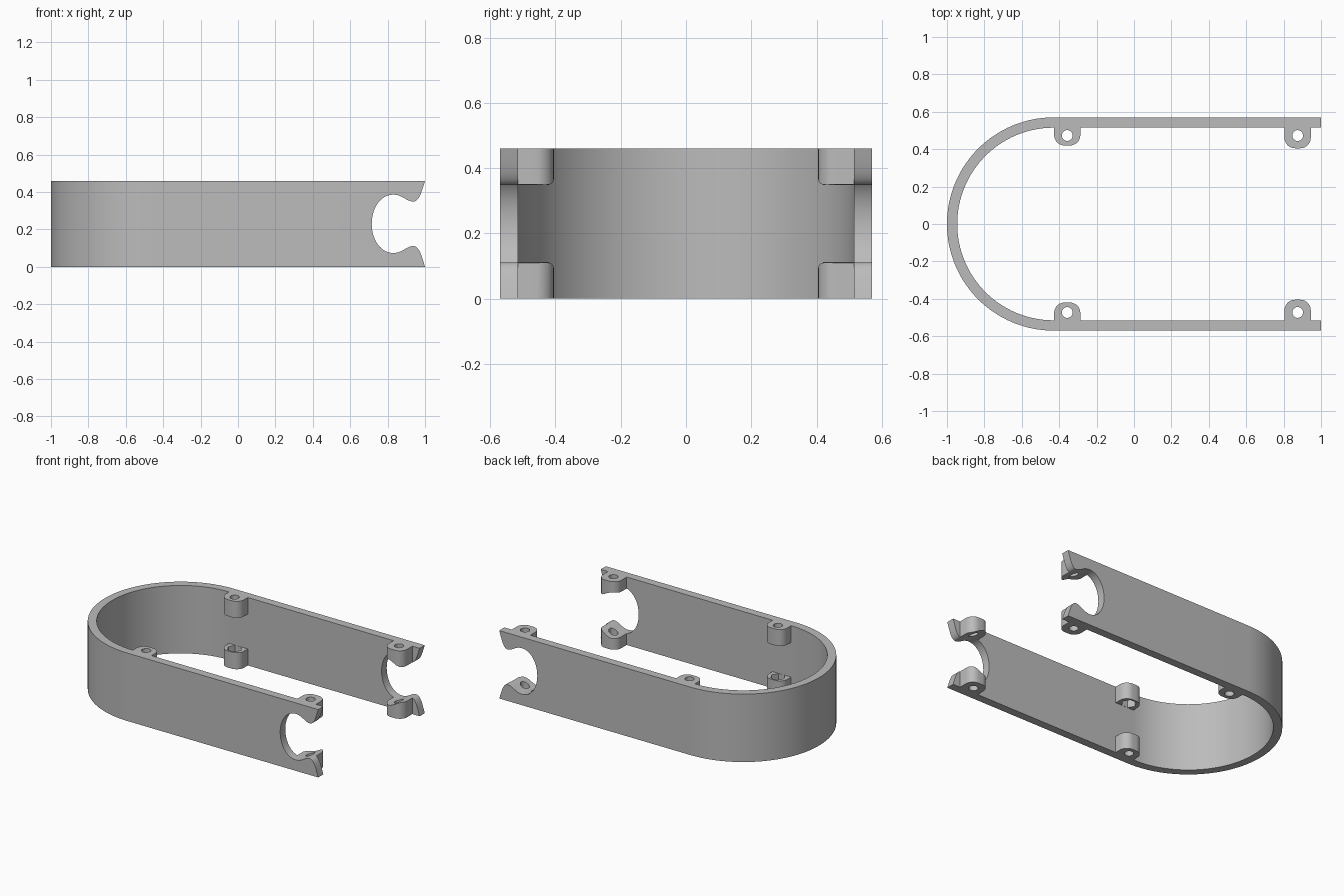
import bpy, bmesh, math
from mathutils import Vector
from mathutils.geometry import interpolate_bezier

if "Cube" in bpy.data.objects:
    bpy.data.objects.remove(bpy.data.objects["Cube"])

H, R, T = 0.46, 0.57, 0.055        # height, outer half width, wall thickness
CX = R - 1.0                       # centre of the round end
LUG_H = 0.112

grey = bpy.data.materials.new("plain_grey")
grey.diffuse_color = (0.5, 0.5, 0.5, 1)
grey.use_nodes = True
grey.node_tree.nodes["Principled BSDF"].inputs["Base Color"].default_value = grey.diffuse_color


def prism(name, pts, offset, depth, axis="Z"):
    """Extrude a closed outline along z, or an (x, z) outline along y."""
    bm = bmesh.new()
    to3d = (lambda a, b: (a, b, offset)) if axis == "Z" else (lambda a, b: (a, offset, b))
    face = bm.faces.new([bm.verts.new(to3d(*p)) for p in pts])
    ext = bmesh.ops.extrude_face_region(bm, geom=[face])
    vec = Vector((0, 0, depth)) if axis == "Z" else Vector((0, depth, 0))
    bmesh.ops.translate(bm, vec=vec, verts=[v for v in ext["geom"] if isinstance(v, bmesh.types.BMVert)])
    bmesh.ops.recalc_face_normals(bm, faces=bm.faces)
    mesh = bpy.data.meshes.new(name)
    bm.to_mesh(mesh)
    bm.free()
    mesh.materials.append(grey)
    obj = bpy.data.objects.new(name, mesh)
    bpy.context.collection.objects.link(obj)
    return obj


def boolean(target, tool, operation):
    mod = target.modifiers.new("bool", "BOOLEAN")
    mod.operation, mod.solver, mod.object = operation, "EXACT", tool
    bpy.context.view_layer.objects.active = target
    bpy.ops.object.modifier_apply(modifier=mod.name)
    bpy.data.objects.remove(tool, do_unlink=True)


def arc(cx, cy, r, a0, a1, n):
    return [(cx + r * math.cos(math.radians(a0 + (a1 - a0) * i / n)),
             cy + r * math.sin(math.radians(a0 + (a1 - a0) * i / n))) for i in range(n + 1)]


def lug_outline(x, tip, side, w=0.07, r=0.055):
    pts = [(x + w, R - T / 2)] + arc(x + w - r, tip + r, r, 0, -90, 8)
    pts += arc(x - w + r, tip + r, r, -90, -180, 8) + [(x - w, R - T / 2)]
    return [(px, py * side) for px, py in pts]


# U-shaped wall
outer = [(1, R)] + arc(CX, 0, R, 90, 270, 64) + [(1, -R)]
inner = [(1, -R + T)] + arc(CX, 0, R - T, 270, 90, 64) + [(1, R - T)]
shell = prism("u_shaped_wall", outer + inner, 0, H)

# Screw lugs: short pairs near the round end, full posts near the open end
for s in (1, -1):
    for z in (0, H - LUG_H):
        boolean(shell, prism("rear_lug", lug_outline(-0.357, 0.42, s), z, LUG_H), "UNION")
    boolean(shell, prism("front_lug", lug_outline(0.875, 0.405, s), 0, H), "UNION")

# Notch across the open end, mirrored about mid height
knots = [((0.715, 0.23), (0.715, 0.318), (0.765, 0.386), (0.83, 0.386)),
         ((0.83, 0.386), (0.88, 0.386), (0.90, 0.349), (0.938, 0.349)),
         ((0.938, 0.349), (0.968, 0.349), (0.982, 0.40), (1.001, 0.464))]
top = []
for k in knots:
    curve = interpolate_bezier(*[Vector((a, b, 0)) for a, b in k], 15)
    top += [(v.x, v.y) for v in curve][(1 if top else 0):]
top.append((1.1, 0.464))
notch = top + [(x, H - z) for x, z in reversed(top[1:])]
boolean(shell, prism("notch_cutter", notch, -1, 2, "Y"), "DIFFERENCE")

# Screw holes through every lug, hexagonal nut pockets inside the rear pairs
for s in (1, -1):
    for x in (-0.357, 0.875):
        hole = arc(x, 0.473 * s, 0.029, 0, 360, 24)[:-1]
        boolean(shell, prism("hole_cutter", hole, -0.1, H + 0.2), "DIFFERENCE")
    pocket = arc(-0.357, 0.473 * s, 0.047, 0, 360, 6)[:-1]
    boolean(shell, prism("nut_cutter", pocket, 0.06, H - 0.12), "DIFFERENCE")

bpy.ops.object.select_all(action="DESELECT")
shell.select_set(True)
bpy.context.view_layer.objects.active = shell
bpy.ops.object.shade_smooth_by_angle(angle=math.radians(30))
